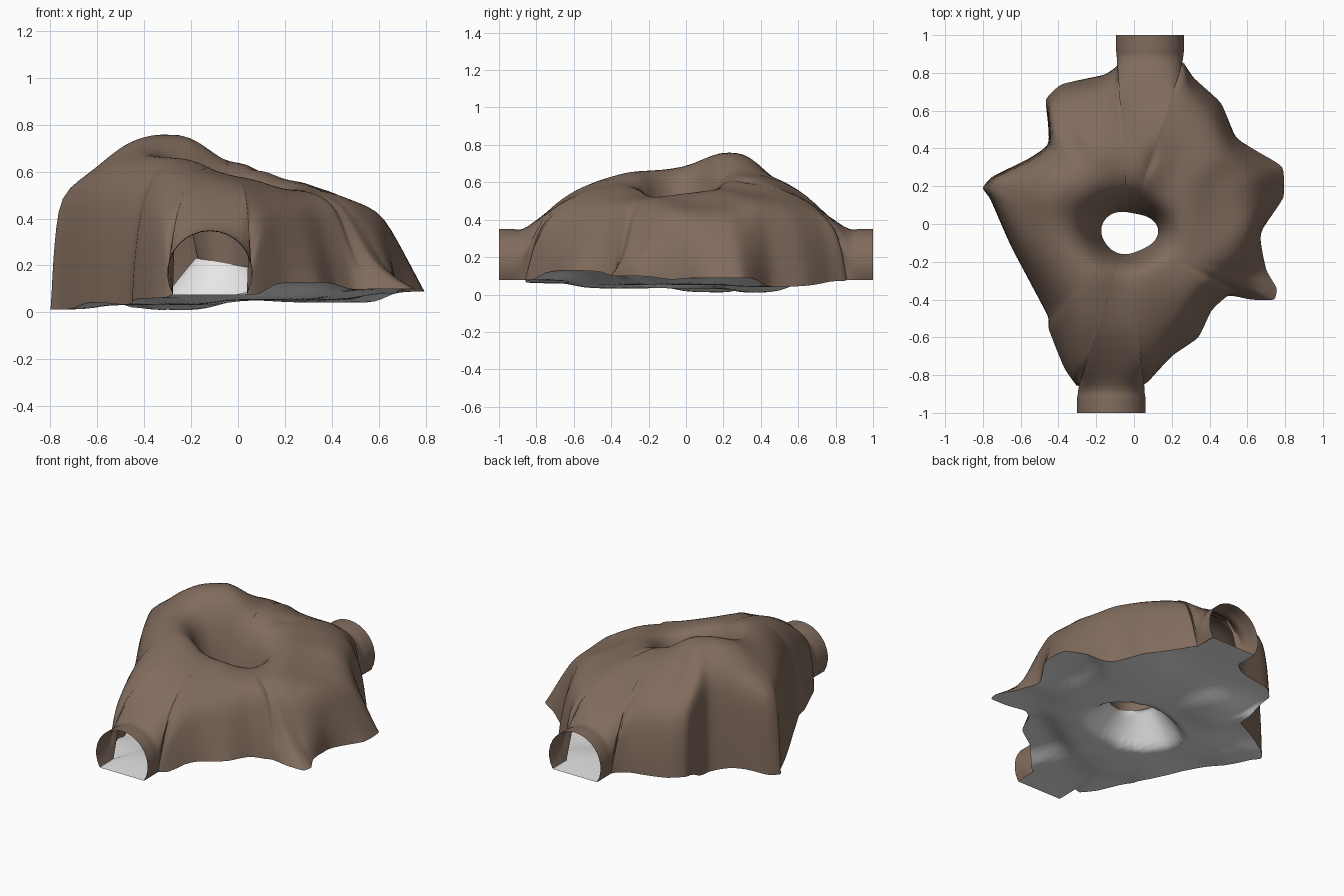
import bpy, bmesh, math
from mathutils import Vector

if "Cube" in bpy.data.objects:
    bpy.data.objects.remove(bpy.data.objects["Cube"])

C = Vector((-0.03, -0.045))         # centre of the light hole
HOLE = (0.15, 0.11)                 # half sizes of the light hole
LEVELS, RINGS = 8, 20

# Outer wall, counter-clockwise: x, y, wall height, shoulder scale
RIGHT = [(.075, -.835, .37, .97), (.2, -.70, .42, .88), (.34, -.60, .43, .81),
         (.41, -.46, .46, .82), (.5, -.38, .46, .82), (.62, -.40, .41, .72),
         (.74, -.40, .40, .66), (.755, -.34, .40, .68), (.70, -.24, .40, .79),
         (.67, -.05, .42, .92), (.79, .14, .39, .81), (.785, .30, .39, .81),
         (.66, .38, .42, .86), (.54, .46, .46, .91), (.46, .64, .44, .90),
         (.32, .77, .43, .92), (.265, .85, .37, .97)]
LEFT = [(-.09, .835, .37, .97), (-.16, .79, .45, .94), (-.38, .74, .47, .94),
        (-.465, .66, .50, .95), (-.455, .53, .57, .97), (-.455, .42, .60, .97),
        (-.56, .345, .58, .97), (-.75, .25, .52, .98), (-.80, .19, .50, .95),
        (-.76, .13, .52, .96), (-.65, -.12, .53, .93), (-.46, -.48, .48, .90),
        (-.45, -.56, .46, .90), (-.37, -.76, .42, .92), (-.305, -.855, .36, .97)]

# Height samples of the roof and of the floor: x, y, z
ROOF = [(-.43, .2, .80), (-.27, .22, .78), (-.3, -.05, .69), (-.42, 0, .72),
        (-.3, -.25, .68), (-.28, -.45, .64), (-.15, -.62, .57), (0, .35, .645),
        (.2, .1, .57), (.3, -.25, .52), (.3, .4, .54), (.5, .1, .48),
        (-.25, .55, .65), (.1, .62, .57), (-.55, -.1, .63), (-.65, .15, .60),
        (0, -.4, .59), (.08, .8, .44), (-.12, -.8, .44), (-.3, .68, .57),
        (.15, -.5, .51), (-.02, -.04, .60)]
FLOOR = [(-.8, .19, .01), (-.35, .42, 0), (-.3, -.4, .03), (-.12, -.9, .075),
         (.3, -.6, .13), (.7, -.4, .1), (.75, .2, .09), (.3, .1, .05),
         (.1, .9, .075), (.1, -.3, .05), (-.4, -.75, .06), (.4, .4, .04),
         (-.3, .1, .03), (-.45, .7, .09), (-.2, .8, .08), (-.58, .35, .05)]


def field(samples, x, y, width=.14):
    """Smooth weighted height through nearby samples."""
    total = weight = 0
    for sx, sy, sz in samples:
        d = (x - sx) ** 2 + (y - sy) ** 2
        w = math.exp(-d / (2 * width * width)) + 1e-3 / (.05 + d)
        total += w * sz
        weight += w
    return total / weight


def neck(x):
    """Height where rock and floor meet in the hole."""
    return .205 - .18 * (x - C.x)


def spline(pts, n=5):
    """Smooth chain through the points, slightly tightened."""
    v = [Vector(p) for p in pts]
    out = []
    for i in range(len(v) - 1):
        a, b = v[i], v[i + 1]
        ta = (b - v[max(i - 1, 0)]) * .25
        tb = (v[min(i + 2, len(v) - 1)] - a) * .25
        for k in range(n):
            t = k / n
            out.append(a * (2*t**3 - 3*t*t + 1) + ta * (t**3 - 2*t*t + t)
                       + b * (3*t*t - 2*t**3) + tb * (t**3 - t*t))
    return out + [v[-1]]


def wall_column(p):
    """Stack of wall points from the base up to the shoulder."""
    x, y, h, s = p
    zb = field(FLOOR, x, y, .1)
    power = 1.8 - 1.3 * min(1, max(0, (.9 - s) / .16))
    stack = []
    for k in range(LEVELS):
        t = k / (LEVELS - 1)
        q = C + (Vector((x, y)) - C) * (1 + (s - 1) * t ** power)
        stack.append(Vector((q.x, q.y, zb + (h - zb) * t)))
    return dict(stack=stack, base=Vector((x, y, zb)), end=Vector((x, y, zb)),
                mouth=False, top=h)


def mouth_columns(cx, side, n=20):
    """Round tunnel mouth running out to y = +-1."""
    cols = []
    for i in range(n + 1):
        a = math.radians(210 - 240 * i / n) if side < 0 else math.radians(-30 + 240 * i / n)
        x, z = cx + .182 * math.cos(a), .168 + .182 * math.sin(a)
        bx = cx + side * .158 * (1 - 2 * i / n)
        stack = [Vector((x, side * (1 - .14 * k / (LEVELS - 1)), z)) for k in range(LEVELS)]
        cols.append(dict(stack=stack, base=Vector((bx, side * .86, .077)),
                         end=Vector((bx, side, .075)), mouth=True, top=.36))

    def collapsed(c):
        return dict(stack=[c['stack'][-1]] * LEVELS, base=c['base'], end=c['base'],
                    mouth=False, top=.36)
    return [collapsed(cols[0])] + cols + [collapsed(cols[-1])]


def hole_point(base):
    d = base.xy - C
    a = math.atan2(d.y, d.x)
    r = 1 / math.hypot(math.cos(a) / HOLE[0], math.sin(a) / HOLE[1])
    r *= 1 + .06 * math.sin(3 * a + 1)
    return C + r * Vector((math.cos(a), math.sin(a)))


def hole_ratio(p):
    return max(0, math.hypot((p.x - C.x) / HOLE[0], (p.y - C.y) / HOLE[1]) - 1)


def roof_column(col):
    """Points from the shoulder inward and down into the light hole."""
    start, top, rim, out = col['stack'][-1], col['top'], hole_point(col['base']), []
    for k in range(1, RINGS + 1):
        u = 1 - (1 - k / RINGS) ** 1.4
        p = start.xy.lerp(rim, u)
        z = top + (field(ROOF, p.x, p.y, .11) - top) * (1 - (1 - u) ** 5)
        # The funnel is gentle towards the back left, steep towards the front right
        facing = (p.xy - C).normalized().dot(Vector((-.7, .7)))
        z += (neck(p.x) - z) * math.exp(-(2.9 - .5 * facing) * hole_ratio(p))
        for px, py in ((-.27, .48), (.09, .33)):        # small pits
            z -= .05 * math.exp(-((p.x - px) ** 2 + (p.y - py) ** 2) / .0008)
        out.append(Vector((p.x, p.y, neck(p.x) if k == RINGS else z)))
    return out


def floor_column(col):
    """Points from the hole rim down its conical collar and out to the wall."""
    rim, base, out = hole_point(col['base']), col['base'], []
    for k in range(RINGS):
        u = (k / (RINGS - 1)) ** 1.5
        p = rim.lerp(base.xy, u)
        z = field(FLOOR, p.x, p.y, .1)
        z += (base.z - z) * u ** 4
        z += (neck(p.x) - z) * max(0, 1 - hole_ratio(p) / 1.1) ** 1.1
        out.append(Vector((p.x, p.y, neck(p.x) if k == 0 else z)))
    return out + [col['end']]


def build(name, grid, cols, color, skip, smooth):
    """Skin a closed loop of point columns; skip(k) rows break at tunnel mouths."""
    bm = bmesh.new()
    vs = [[bm.verts.new(p) for p in c] for c in grid]
    n = len(vs)
    for i in range(n):
        j = (i + 1) % n
        for k in range(len(vs[i]) - 1):
            if skip(k) and cols[i]['mouth'] != cols[j]['mouth']:
                continue
            bm.faces.new((vs[i][k], vs[j][k], vs[j][k + 1], vs[i][k + 1]))
    bmesh.ops.remove_doubles(bm, verts=bm.verts[:], dist=.0005)
    # Weather the creases away, leaving rims and tunnel tubes alone
    inner = [v for v in bm.verts if not v.is_boundary and abs(v.co.y) < .9]
    for _ in range(smooth):
        bmesh.ops.smooth_vert(bm, verts=inner, factor=.5,
                              use_axis_x=True, use_axis_y=True, use_axis_z=True)
    me = bpy.data.meshes.new(name)
    bm.to_mesh(me)
    bm.free()
    mat = bpy.data.materials.new(name + "_color")
    mat.diffuse_color = color
    mat.use_nodes = True
    mat.node_tree.nodes["Principled BSDF"].inputs["Base Color"].default_value = mat.diffuse_color
    me.materials.append(mat)
    ob = bpy.data.objects.new(name, me)
    bpy.context.collection.objects.link(ob)
    bpy.ops.object.select_all(action='DESELECT')
    ob.select_set(True)
    bpy.context.view_layer.objects.active = ob
    bpy.ops.object.shade_smooth_by_angle(angle=math.radians(50))


columns = (mouth_columns(-.12, -1) + [wall_column(p) for p in spline(RIGHT)]
           + mouth_columns(.085, 1) + [wall_column(p) for p in spline(LEFT)])

# Brown rock shell with walls, roof, tunnel mouths and funnel
build("rock_shell", [c['stack'] + roof_column(c) for c in columns], columns,
      (.22, .15, .11, 1), lambda k: k < LEVELS - 1, 5)
# Pale floor with the raised collar around the hole
build("cave_floor", [floor_column(c) for c in columns], columns,
      (.8, .8, .8, 1), lambda k: k == RINGS - 1, 0)
